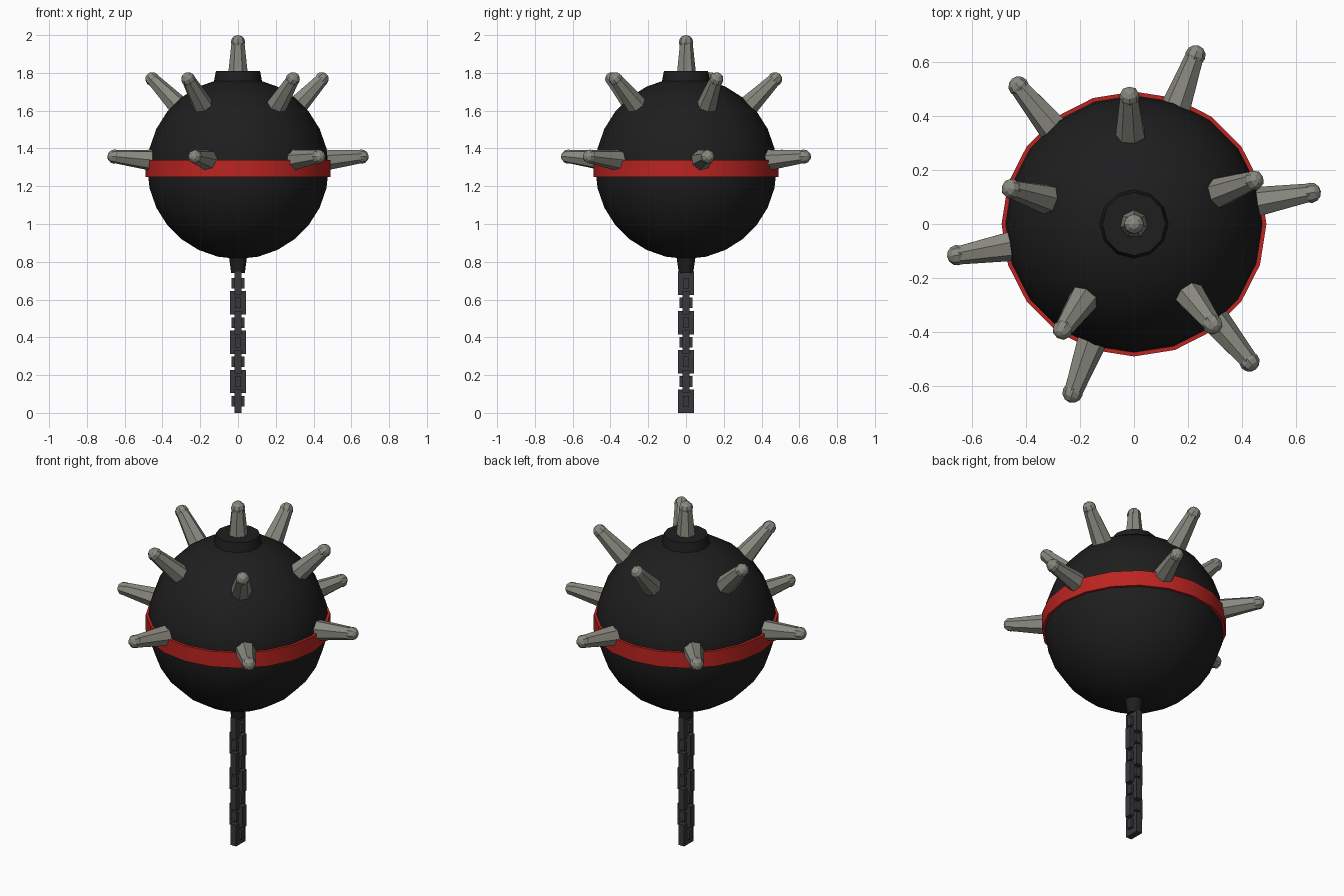
import bpy, bmesh
from math import radians, cos, sin, pi
from mathutils import Vector, Matrix

if "Cube" in bpy.data.objects:
    bpy.data.objects.remove(bpy.data.objects["Cube"])

C = Vector((0, 0, 1.295))   # ball centre


def material(name, rgb):
    m = bpy.data.materials.new(name)
    m.diffuse_color = (*rgb, 1)
    m.use_nodes = True
    m.node_tree.nodes["Principled BSDF"].inputs["Base Color"].default_value = m.diffuse_color
    return m


BLACK = material("black_paint", (0.013, 0.013, 0.014))
RED = material("red_paint", (0.5, 0.018, 0.015))
STEEL = material("steel", (0.25, 0.25, 0.215))
IRON = material("dark_iron", (0.04, 0.04, 0.046))


def finish(bm, name, mat, smooth=None):
    me = bpy.data.meshes.new(name)
    bmesh.ops.recalc_face_normals(bm, faces=bm.faces)
    bm.to_mesh(me)
    bm.free()
    me.materials.append(mat)
    ob = bpy.data.objects.new(name, me)
    bpy.context.collection.objects.link(ob)
    if smooth:
        bpy.ops.object.select_all(action='DESELECT')
        ob.select_set(True)
        bpy.context.view_layer.objects.active = ob
        bpy.ops.object.shade_smooth_by_angle(angle=radians(smooth))
    return ob


def cone(bm, n, r1, r2, z1, z2, m=Matrix()):
    bmesh.ops.create_cone(bm, cap_ends=True, segments=n, radius1=r1, radius2=r2, depth=z2 - z1,
                          matrix=m @ Matrix.Translation((0, 0, (z1 + z2) / 2)))


# Ball
bm = bmesh.new()
bmesh.ops.create_uvsphere(bm, u_segments=20, v_segments=14, radius=0.48,
                          matrix=Matrix.Translation(C))
finish(bm, "ball", BLACK, 40)

# Red band: rectangular section swept round the ball
bm = bmesh.new()
N = 20
rings = [[bm.verts.new((r * cos(2 * pi * i / N), r * sin(2 * pi * i / N), z)) for i in range(N)]
         for r, z in ((0.49, 1.25), (0.49, 1.34), (0.46, 1.34), (0.46, 1.25))]
for k in range(4):
    a, b = rings[k], rings[(k + 1) % 4]
    for i in range(N):
        j = (i + 1) % N
        bm.faces.new((a[i], a[j], b[j], b[i]))
finish(bm, "band", RED, 40)

# Top collar and bottom neck
bm = bmesh.new()
cone(bm, 12, 0.132, 0.117, 1.73, 1.81)
finish(bm, "top_collar", BLACK, 35)
bm = bmesh.new()
cone(bm, 10, 0.038, 0.052, 0.74, 0.84)
finish(bm, "chain_neck", BLACK, 40)


# Spikes: tapered shaft with a rounded tip, pointing out from the ball centre
def spike(name, azimuth, elevation):
    m = (Matrix.Translation(C) @ Matrix.Rotation(radians(azimuth), 4, 'Z')
         @ Matrix.Rotation(radians(90 - elevation), 4, 'Y'))
    bm = bmesh.new()
    cone(bm, 7, 0.062, 0.035, 0.42, 0.667, m)
    bmesh.ops.create_uvsphere(bm, u_segments=8, v_segments=6, radius=0.038,
                              matrix=m @ Matrix.Translation((0, 0, 0.667)))
    finish(bm, name, STEEL)


spike("top_spike", 0, 90)
for i in range(5):
    spike(f"upper_spike_{i + 1}", 20 + 72 * i, 45)
for i in range(6):
    spike(f"side_spike_{i + 1}", 10 + 60 * i, 5.3)

# Chain: flat links with a cross stud, turned a quarter each time
for i in range(7):
    bm = bmesh.new()
    m = Matrix.Translation((0, 0, 0.062 + 0.104 * i)) @ Matrix.Rotation(pi / 2 * (i % 2 == 0), 4, 'Z')
    for size in ((0.086, 0.036, 0.124), (0.032, 0.07, 0.056)):
        bmesh.ops.create_cube(bm, size=1, matrix=m @ Matrix.Diagonal((*size, 1)))
    finish(bm, f"chain_link_{i + 1}", IRON)
